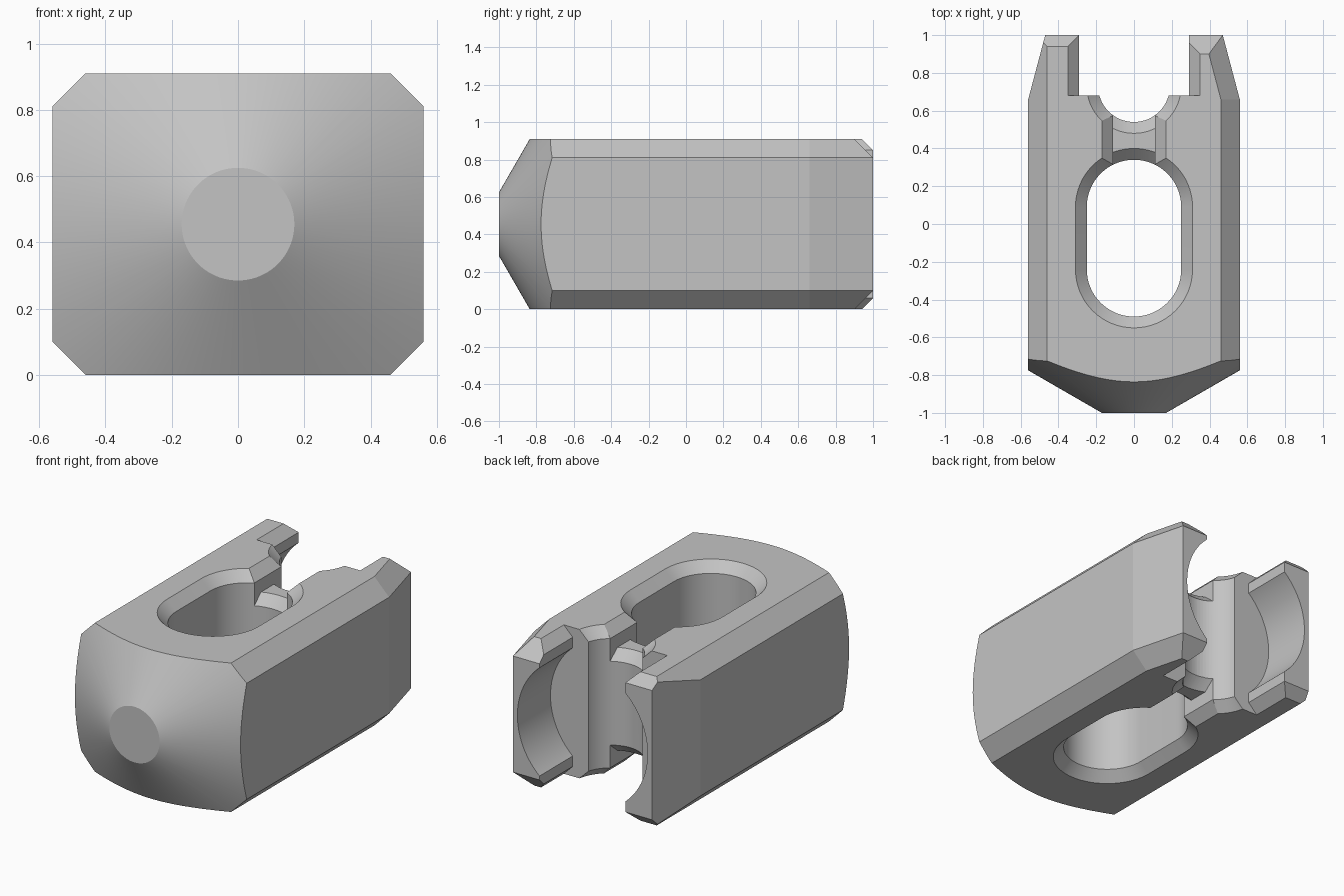
import bpy, bmesh
from math import sin, cos, pi, asin, sqrt

if "Cube" in bpy.data.objects:
    bpy.data.objects.remove(bpy.data.objects["Cube"])

H = 0.91          # block height
MID = H / 2
C = 0.06          # small chamfer

grey = bpy.data.materials.new("light_grey")
grey.use_nodes = True
grey.diffuse_color = (0.55, 0.55, 0.55, 1)
grey.node_tree.nodes["Principled BSDF"].inputs["Base Color"].default_value = (0.55, 0.55, 0.55, 1)


def loft(name, rings):
    """Closed solid through a list of equal-length point rings."""
    bm = bmesh.new()
    loops = [[bm.verts.new(p) for p in ring] for ring in rings]
    n = len(loops[0])
    for a, b in zip(loops, loops[1:]):
        for i in range(n):
            j = (i + 1) % n
            bm.faces.new((a[i], a[j], b[j], b[i]))
    bm.faces.new(loops[0])
    bm.faces.new(loops[-1])
    bmesh.ops.recalc_face_normals(bm, faces=bm.faces)
    mesh = bpy.data.meshes.new(name)
    bm.to_mesh(mesh)
    bm.free()
    mesh.materials.append(grey)
    ob = bpy.data.objects.new(name, mesh)
    bpy.context.collection.objects.link(ob)
    return ob


def carve(target, cutter, operation="DIFFERENCE"):
    """Apply a boolean and discard the cutter."""
    cutter.hide_render = True
    mod = target.modifiers.new("cut", "BOOLEAN")
    mod.object, mod.operation, mod.solver = cutter, operation, "EXACT"
    dg = bpy.context.evaluated_depsgraph_get()
    dg.update()
    mesh = bpy.data.meshes.new_from_object(target.evaluated_get(dg))
    target.modifiers.clear()
    target.data = mesh
    bpy.data.objects.remove(cutter)


def flared(name, outline):
    """Through cutter with a chamfer at both mouths; outline(offset) gives xy points."""
    levels = [(-C, 2 * C), (C, 0), (H - C, 0), (H + C, 2 * C)]
    return loft(name, [[(x, y, z) for x, y in outline(o)] for z, o in levels])


def y_circle(r, y, n=128):
    return [(r * cos(2 * pi * i / n), y, MID + r * sin(2 * pi * i / n)) for i in range(n)]


def section(y, side, left_inner, left_c, right_inner):
    """Chamfered cross-section; the chamfer differs on the two sides at the back."""
    c = 0.1
    half = [(-left_inner, 0), (right_inner, 0), (side, c), (side, H - c),
            (right_inner, H), (-left_inner, H), (-side, H - left_c), (-side, left_c)]
    return [(x, y, z) for x, z in half]


# Main block with tapered rear
block = loft("slotted_block", [section(-1.1, 0.56, 0.46, 0.1, 0.46),
                               section(0.66, 0.56, 0.46, 0.1, 0.46),
                               section(1.0, 0.47, 0.46, 0.01, 0.37)])

# Conical nose with a small flat tip
carve(block, loft("nose_cone", [y_circle(0.17, -1), y_circle(0.17 + 2.5 * sqrt(3), 1.5)]),
      "INTERSECT")

# Rear end chamfers: wide on one arm, narrow on the other, top and bottom
for x0, x1, c in ((0, 1, 0.1), (-1, 0, C)):
    for base, s in ((H, 1), (0, -1)):
        tri = [(1 - 2 * c, base + s * c), (1 + c, base - s * 2 * c), (1 + c, base + s * c)]
        carve(block, loft("end_chamfer", [[(x, y, z) for y, z in tri] for x in (x0, x1)]))


# Long oval slot
def oval(o):
    r, n = 0.25 + o, 32
    return ([(r * cos(pi * i / n), 0.09 + r * sin(pi * i / n)) for i in range(n + 1)] +
            [(-r * cos(pi * i / n), -0.24 - r * sin(pi * i / n)) for i in range(n + 1)])


# Round vertical hole
def round_hole(o):
    r, n = 0.19 + o, 64
    return [(r * cos(2 * pi * i / n), 0.73 + r * sin(2 * pi * i / n)) for i in range(n)]


# Open rear gap between the arms
def rear_gap(o):
    w = 0.29 + o
    return [(-w, 0.68), (w, 0.68), (w, 1.2), (-w, 1.2)]


carve(block, flared("oval_slot", oval))
carve(block, flared("round_hole", round_hole))
carve(block, flared("rear_gap", rear_gap))

# Cylindrical seat hollowed into the arms
carve(block, loft("seat_bore", [y_circle(0.44, 0.68), y_circle(0.44, 1.2)]))


def lip(y, r, z, d):
    """Segment outline used to bevel the saddle edge along a round wall."""
    w, n = 0.11, 12
    a = asin(w / r)
    pts = [(r * sin(a * (2 * i / n - 1)), y + d * r * cos(a * (2 * i / n - 1)), z)
           for i in range(n + 1)]
    return pts + [(w, y, z), (-w, y, z)]


# Shallow channels joining slot and hole, above and below the middle web
floor = 0.77
for flip in (False, True):
    def up(z):
        return H - z if flip else z
    rings = []
    for z, w in ((floor, 0.11), (H - C, 0.11), (H + C, 0.11 + 2 * C)):
        rings.append([(-w, 0.3, up(z)), (w, 0.3, up(z)), (w, 0.6, up(z)), (-w, 0.6, up(z))])
    carve(block, loft("channel", rings))
    for y, r, d in ((0.09, 0.25, 1), (0.73, 0.19, -1)):
        carve(block, loft("saddle_bevel", [lip(y, r - 0.03, up(floor - C - 0.03), d),
                                           lip(y, r + C, up(floor), d),
                                           lip(y, r + C, up(floor + 0.03), d)]))

# Smooth the curved walls, keep the facets crisp
bpy.ops.object.select_all(action="DESELECT")
block.select_set(True)
bpy.context.view_layer.objects.active = block
bpy.ops.object.shade_smooth_by_angle(angle=pi / 18)
